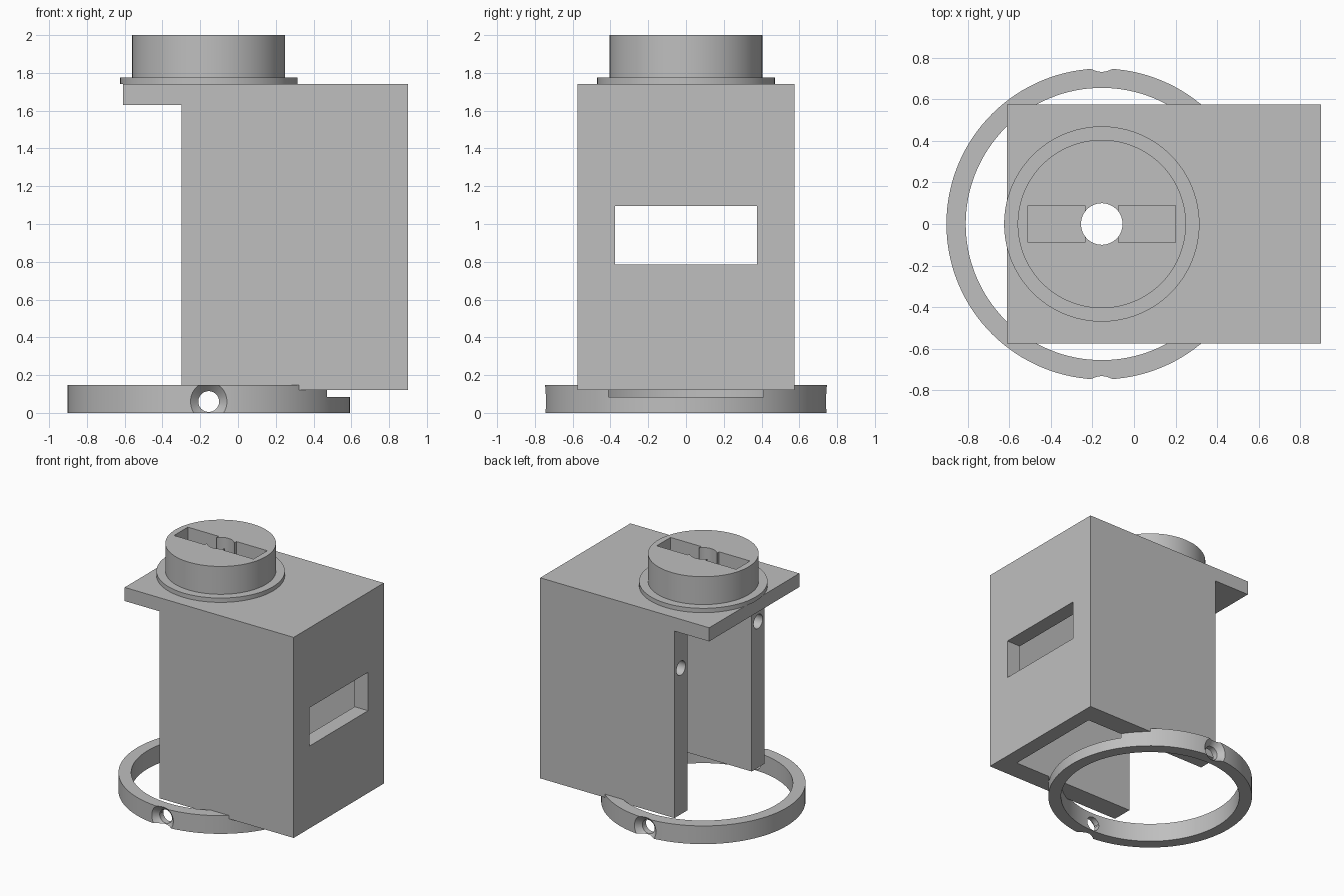
import bpy, math

if "Cube" in bpy.data.objects:
    bpy.data.objects.remove(bpy.data.objects["Cube"], do_unlink=True)

grey = bpy.data.materials.new("plain grey")
grey.use_nodes = True
colour = (0.52, 0.52, 0.52, 1)
grey.diffuse_color = colour
for node in grey.node_tree.nodes:
    if node.type == "BSDF_PRINCIPLED":
        node.inputs["Base Color"].default_value = colour

AXIS = -0.155   # shared x centre of the ring and the cap


def finish(name):
    ob = bpy.context.object
    ob.name = name
    ob.data.materials.append(grey)
    return ob


def block(name, x, y, z):
    """Box from (min, max) pairs."""
    bpy.ops.mesh.primitive_cube_add(size=1, location=[sum(p) / 2 for p in (x, y, z)])
    bpy.context.object.scale = [p[1] - p[0] for p in (x, y, z)]
    bpy.ops.object.transform_apply(location=False, rotation=False, scale=True)
    return finish(name)


def rod(name, r, centre, length, rot=(0, 0, 0), r2=None, sides=96):
    bpy.ops.mesh.primitive_cone_add(vertices=sides, radius1=r, radius2=r if r2 is None else r2,
                                    depth=length, location=centre, rotation=rot)
    return finish(name)


def combine(ob, other, operation="DIFFERENCE"):
    mod = ob.modifiers.new("join", "BOOLEAN")
    mod.operation = operation
    mod.solver = "EXACT"
    mod.object = other
    bpy.context.view_layer.objects.active = ob
    bpy.ops.object.modifier_apply(modifier=mod.name)
    bpy.data.objects.remove(other, do_unlink=True)


def smooth(ob):
    bpy.ops.object.select_all(action="DESELECT")
    ob.select_set(True)
    bpy.context.view_layer.objects.active = ob
    bpy.ops.object.shade_smooth_by_angle(angle=math.radians(30))


# Housing: three-sided shell, open at the bottom and the -x side
housing = block("housing", (-0.61, 0.9), (-0.575, 0.575), (0.12, 1.74))
combine(housing, block("overhang_cut", (-1, -0.3), (-1, 1), (0, 1.63)))
combine(housing, block("cavity", (-0.7, 0.78), (-0.41, 0.41), (0, 1.63)))
combine(housing, block("window", (0.7, 1), (-0.375, 0.375), (0.785, 1.095)))
combine(housing, rod("plate_hole", 0.1, (AXIS, 0, 1.7), 0.5))
for side in (-1, 1):
    combine(housing, rod("screw_hole", 0.057, (-0.3, side * 0.4925, 1.3), 0.6,
                         (0, math.pi / 2, 0), sides=32))
smooth(housing)

# Cap: flange and drum with a central bore and two pockets
cap = rod("cap", 0.47, (AXIS, 0, 1.7575), 0.035)
combine(cap, rod("drum", 0.405, (AXIS, 0, 1.88), 0.24), "UNION")
combine(cap, rod("bore", 0.1, (AXIS, 0, 1.85), 0.5))
for side in (-1, 1):
    ends = sorted((AXIS + side * 0.08, AXIS + side * 0.355))
    combine(cap, block("pocket", ends, (-0.088, 0.088), (1.79, 2.1)))
smooth(cap)

# Base ring: relieved under the housing, with two countersunk holes
ring = rod("base_ring", 0.748, (AXIS, 0, 0.0735), 0.147, sides=128)
combine(ring, rod("ring_bore", 0.655, (AXIS, 0, 0.07), 0.5, sides=128))
combine(ring, block("relief", (0, 0.78), (-0.41, 0.41), (0.085, 0.3)))
for side in (-1, 1):
    turn = (-side * math.pi / 2, 0, 0)
    combine(ring, rod("hole", 0.055, (AXIS, side * 0.7, 0.06), 0.3, turn, sides=48))
    combine(ring, rod("countersink", 0.04, (AXIS, side * 0.735, 0.06), 0.1, turn, 0.14, 48))
smooth(ring)
